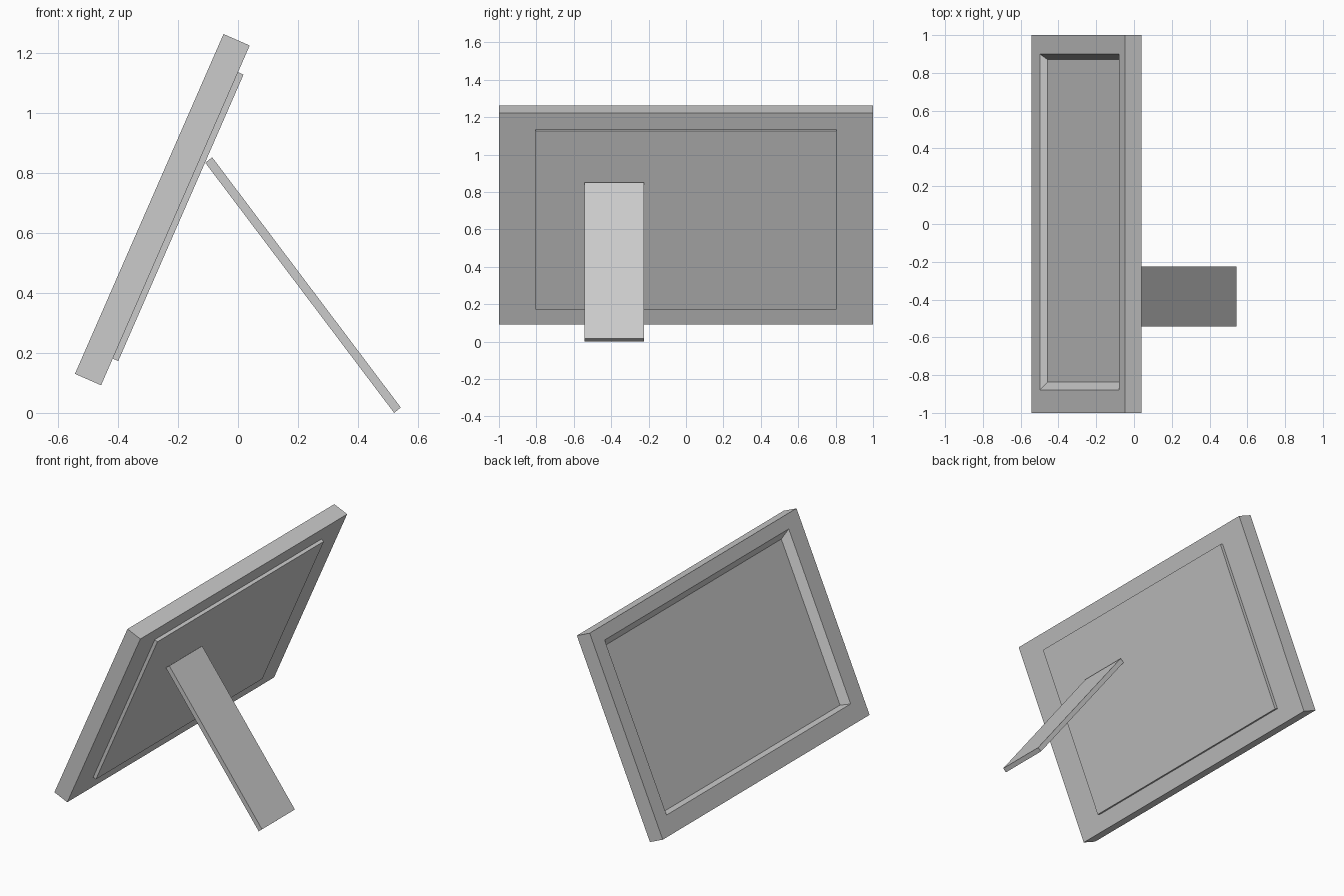
import bpy, bmesh
from mathutils import Vector

if "Cube" in bpy.data.objects:
    bpy.data.objects.remove(bpy.data.objects["Cube"])

# Tilted picture plane: s runs up the slope, d runs from front to back
ORIGIN = Vector((-0.543, 0, 0.13))
UP = Vector((0.4007, 0, 0.9162))
BACK = Vector((0.9162, 0, -0.4007))


def rect(y0, y1, s0, s1, d):
    return [ORIGIN + UP * s + BACK * d + Vector((0, y, 0))
            for y, s in ((y0, s0), (y1, s0), (y1, s1), (y0, s1))]


def loft(name, loops):
    """Join successive four-point loops and cap both ends."""
    bm = bmesh.new()
    rings = [[bm.verts.new(p) for p in loop] for loop in loops]
    bm.faces.new(rings[0])
    bm.faces.new(rings[-1])
    for a, b in zip(rings, rings[1:]):
        for i in range(4):
            j = (i + 1) % 4
            bm.faces.new((a[i], a[j], b[j], b[i]))
    bmesh.ops.recalc_face_normals(bm, faces=bm.faces)
    mesh = bpy.data.meshes.new(name)
    bm.to_mesh(mesh)
    bm.free()
    ob = bpy.data.objects.new(name, mesh)
    bpy.context.collection.objects.link(ob)
    return ob


# Frame: back face, front border, then the slanted recess and picture surface
loft("picture_frame", [
    rect(-1, 1, 0, 1.235, 0.095),
    rect(-1, 1, 0, 1.235, 0),
    rect(-0.88, 0.90, 0.11, 1.157, 0),
    rect(-0.837, 0.87, 0.125, 1.118, 0.039),
])

# Raised panel on the back
loft("back_panel", [
    rect(-0.805, 0.805, 0.097, 1.138, 0.095),
    rect(-0.805, 0.805, 0.097, 1.138, 0.115),
])

# Off-centre support leg
profile = [(0.52, 0), (0.542, 0.018), (-0.086, 0.851), (-0.109, 0.833)]
loft("support_leg", [[Vector((x, y, z)) for x, z in profile]
                     for y in (-0.542, -0.224)])
